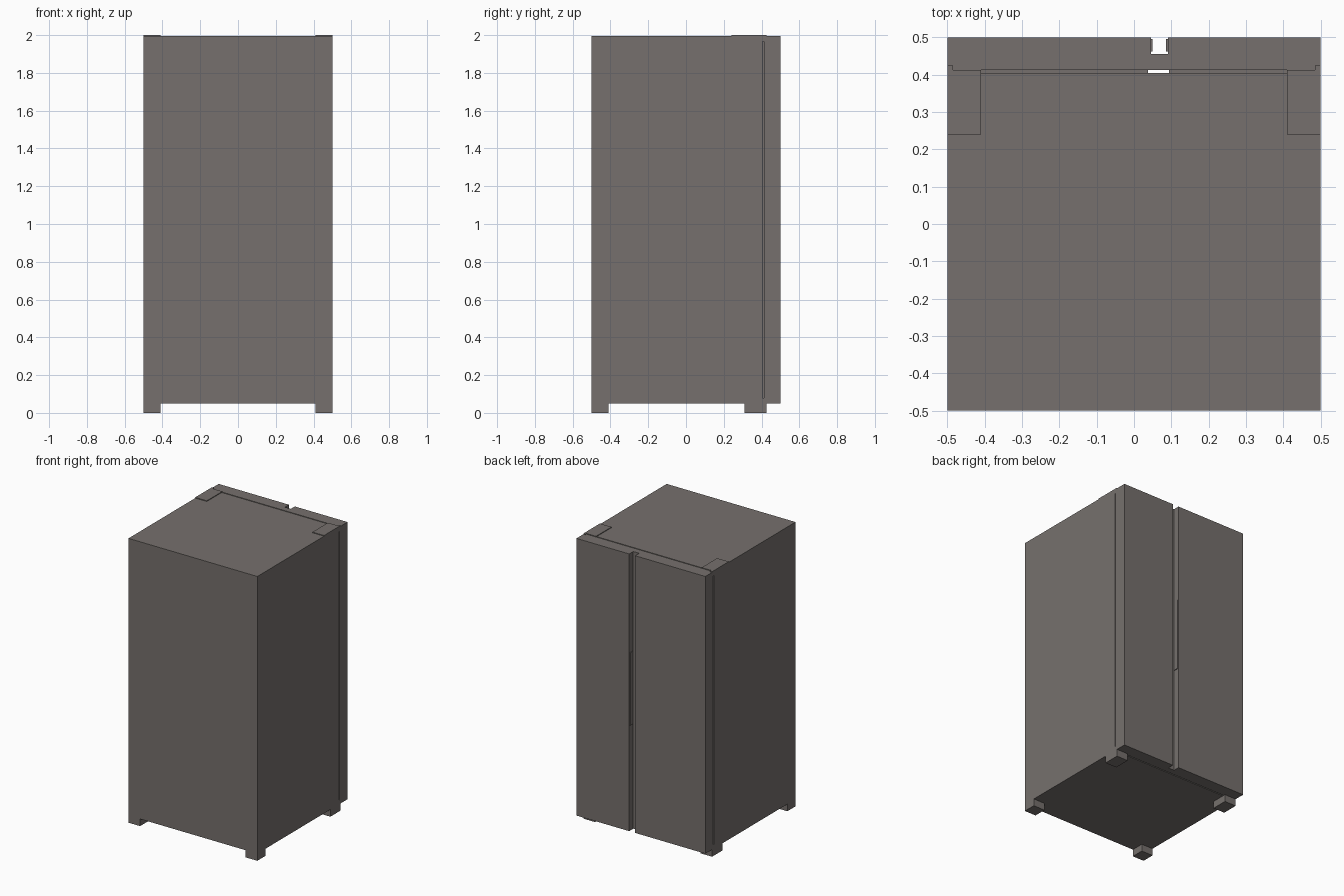
import bpy, bmesh

if "Cube" in bpy.data.objects:
    bpy.data.objects.remove(bpy.data.objects["Cube"])

# Single warm grey finish
grey = bpy.data.materials.new("warm_grey")
grey.diffuse_color = (0.18, 0.163, 0.153, 1)
grey.use_nodes = True
grey.node_tree.nodes["Principled BSDF"].inputs["Base Color"].default_value = grey.diffuse_color


def finish(name, bm):
    bmesh.ops.recalc_face_normals(bm, faces=bm.faces)
    mesh = bpy.data.meshes.new(name)
    bm.to_mesh(mesh)
    bm.free()
    mesh.materials.append(grey)
    obj = bpy.data.objects.new(name, mesh)
    bpy.context.collection.objects.link(obj)
    return obj


def prism(name, profile, z0, z1):
    """Extrude an xy outline from z0 to z1."""
    bm = bmesh.new()
    face = bm.faces.new([bm.verts.new((x, y, z0)) for x, y in profile])
    geom = bmesh.ops.extrude_face_region(bm, geom=[face])["geom"]
    verts = [g for g in geom if isinstance(g, bmesh.types.BMVert)]
    bmesh.ops.translate(bm, verts=verts, vec=(0, 0, z1 - z0))
    return finish(name, bm)


def box(name, x0, x1, y0, y1, z0, z1):
    return prism(name, [(x0, y0), (x1, y0), (x1, y1), (x0, y1)], z0, z1)


BOTTOM, TOP = 0.05, 1.995
BACK, SEAM, DOOR, FRONT = -0.5, 0.405, 0.412, 0.5

# Cabinet
box("cabinet", -0.5, 0.5, BACK, SEAM, BOTTOM, TOP)

# Wide door carries the lip that closes the handle groove
prism("wide_door", [(-0.5, DOOR), (0.091, DOOR), (0.091, 0.455),
                    (0.045, 0.455), (0.045, FRONT), (-0.5, FRONT)], BOTTOM, TOP)
box("narrow_door", 0.091, 0.5, DOOR, FRONT, BOTTOM, TOP)

# Door seals, set in from the door edges
box("wide_door_seal", -0.485, 0.037, SEAM, DOOR, 0.08, 1.965)
box("narrow_door_seal", 0.094, 0.485, SEAM, DOOR, 0.08, 1.965)

# Grip strips on the groove walls
box("wide_door_grip", 0.045, 0.05, 0.4625, 0.495, 0.79, 1.30)
box("narrow_door_grip", 0.086, 0.091, 0.4625, 0.495, 0.79, 1.30)

# Feet and hinges, repeated left and right
for side, s in (("left", -1), ("right", 1)):
    xs = sorted((s * 0.41, s * 0.5))
    edge = sorted((s * 0.485, s * 0.5))
    box(side + "_rear_foot", *xs, BACK, -0.41, 0, BOTTOM)
    box(side + "_door_foot", *xs, 0.31, 0.425, 0, BOTTOM)
    box(side + "_lower_hinge", *edge, SEAM, 0.425, BOTTOM, 0.08)
    prism(side + "_hinge_cover", [(s * 0.41, 0.24), (s * 0.5, 0.24), (s * 0.5, 0.425),
                                  (s * 0.485, 0.425), (s * 0.485, DOOR),
                                  (s * 0.41, DOOR)], TOP, 2.0)
    box(side + "_upper_hinge", *edge, SEAM, 0.425, 1.965, TOP)
